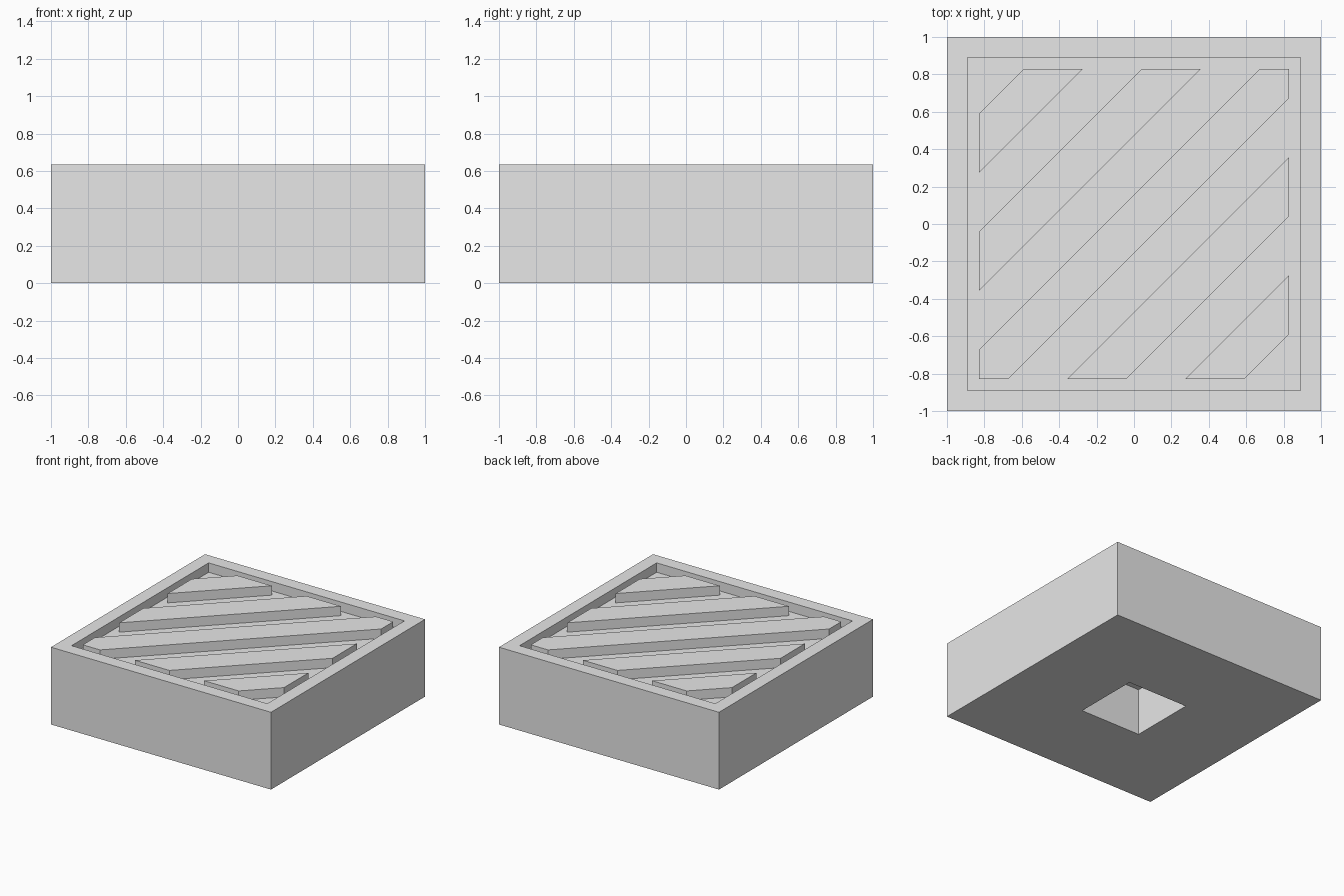
import bpy
import bmesh
from mathutils import Vector

cube = bpy.data.objects.get("Cube")
if cube:
    bpy.data.objects.remove(cube, do_unlink=True)

HEIGHT, FLOOR = 0.635, 0.558       # top of rim, floor of recess
REACH = 0.83                       # half-size of the ribbed area
PITCH, HALF_WIDTH = 0.63, 0.157    # rib spacing and half width, along y

grey = bpy.data.materials.new("plain grey")
grey.use_nodes = True
colour = (0.8, 0.8, 0.8, 1)
grey.diffuse_color = colour
grey.node_tree.nodes["Principled BSDF"].inputs["Base Color"].default_value = colour


def add_object(name, bm):
    bmesh.ops.recalc_face_normals(bm, faces=bm.faces)
    mesh = bpy.data.meshes.new(name)
    bm.to_mesh(mesh)
    bm.free()
    mesh.materials.append(grey)
    obj = bpy.data.objects.new(name, mesh)
    bpy.context.collection.objects.link(obj)


# Block: nested square rings from the socket underneath round to the recess
bm = bmesh.new()
corners = [(-1, -1), (1, -1), (1, 1), (-1, 1)]
profile = [(0.277, 0.387), (0.277, 0), (1, 0), (1, HEIGHT), (0.89, HEIGHT), (0.89, FLOOR)]
rings = [[bm.verts.new((x * r, y * r, z)) for x, y in corners] for r, z in profile]
for a, b in zip(rings, rings[1:]):
    for i in range(4):
        j = (i + 1) % 4
        bm.faces.new((a[i], a[j], b[j], b[i]))
bm.faces.new(rings[0])
bm.faces.new(rings[-1])
add_object("block", bm)

# Diagonal ribs: a square trimmed to a band on each side of y = x + offset
for n in range(-2, 3):
    bm = bmesh.new()
    bm.faces.new([bm.verts.new((x * REACH, y * REACH, FLOOR)) for x, y in corners])
    for side in (-1, 1):
        bmesh.ops.bisect_plane(
            bm, geom=bm.verts[:] + bm.edges[:] + bm.faces[:],
            plane_co=Vector((0, n * PITCH + side * HALF_WIDTH, 0)),
            plane_no=Vector((-side, side, 0)), clear_outer=True)
    # Raise the trimmed outline flush with the rim
    top = bmesh.ops.extrude_face_region(bm, geom=bm.faces[:], use_keep_orig=True)
    bmesh.ops.translate(bm, vec=(0, 0, HEIGHT - FLOOR),
                        verts=[g for g in top["geom"] if isinstance(g, bmesh.types.BMVert)])
    add_object(f"diagonal_rib_{n + 3}", bm)
